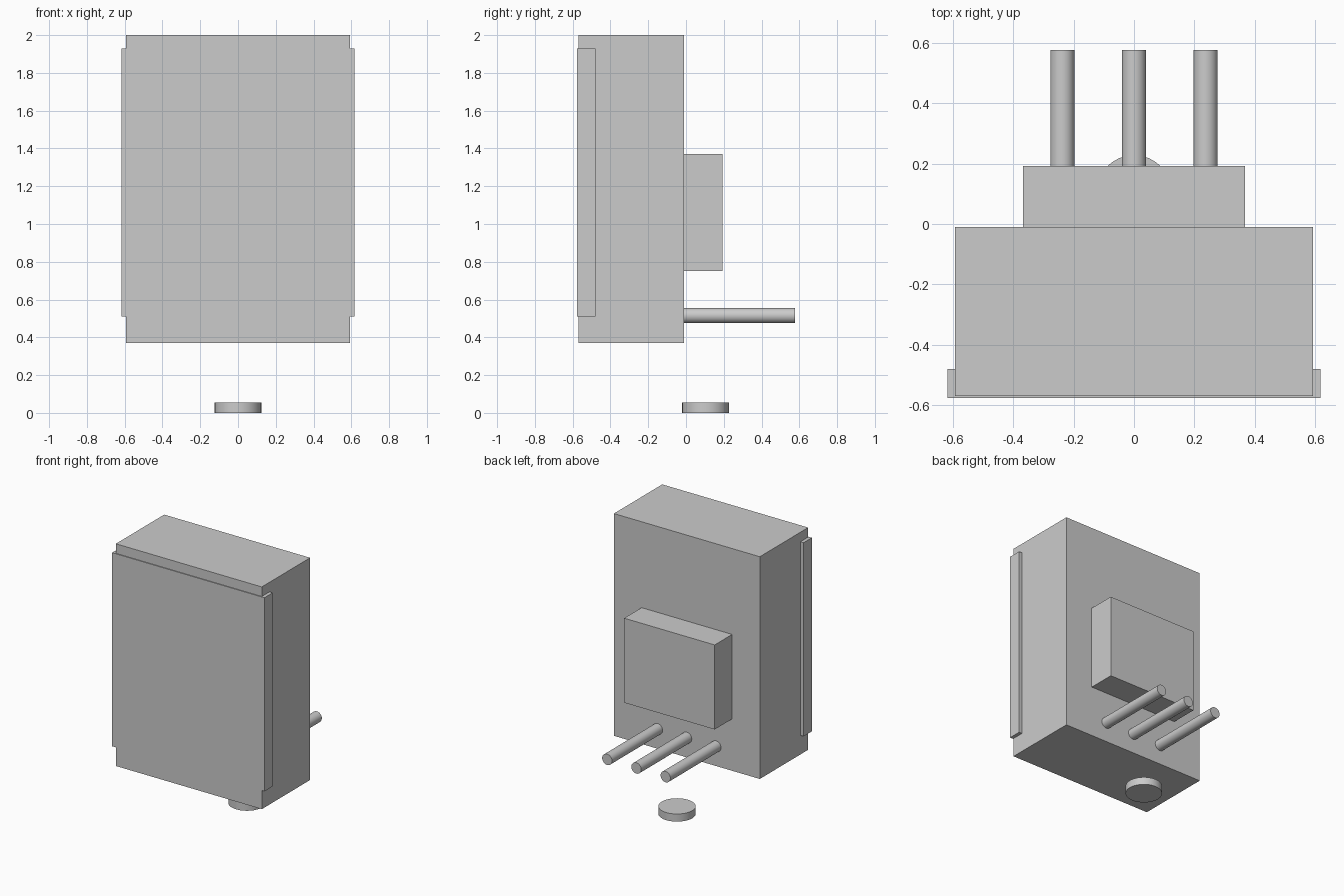
import bpy, math

if "Cube" in bpy.data.objects:
    bpy.data.objects.remove(bpy.data.objects["Cube"])


def box(name, lo, hi):
    bpy.ops.mesh.primitive_cube_add(size=1, location=[(a + b) / 2 for a, b in zip(lo, hi)])
    ob = bpy.context.object
    ob.name = name
    ob.scale = [b - a for a, b in zip(lo, hi)]
    bpy.ops.object.transform_apply(location=False, rotation=False, scale=True)


def cylinder(name, radius, depth, loc, rot=(0, 0, 0)):
    bpy.ops.mesh.primitive_cylinder_add(vertices=32, radius=radius, depth=depth,
                                        location=loc, rotation=rot)
    bpy.context.object.name = name
    bpy.ops.object.shade_smooth_by_angle(angle=math.radians(30))


# Main case and the wider plate wrapped around its front
box("main_case", (-0.592, -0.57, 0.37), (0.592, -0.01, 2.0))
box("front_plate", (-0.618, -0.576, 0.51), (0.618, -0.48, 1.93))

# Raised housing on the back
box("back_housing", (-0.367, -0.01, 0.75), (0.367, 0.192, 1.37))

# Three rods sticking out of the back
for i, x in enumerate((-0.237, 0, 0.237)):
    cylinder(f"back_rod_{i + 1}", 0.04, 0.586, (x, 0.283, 0.515), (math.pi / 2, 0, 0))

# Separate disc at ground level
cylinder("base_disc", 0.124, 0.056, (0, 0.104, 0.028))
